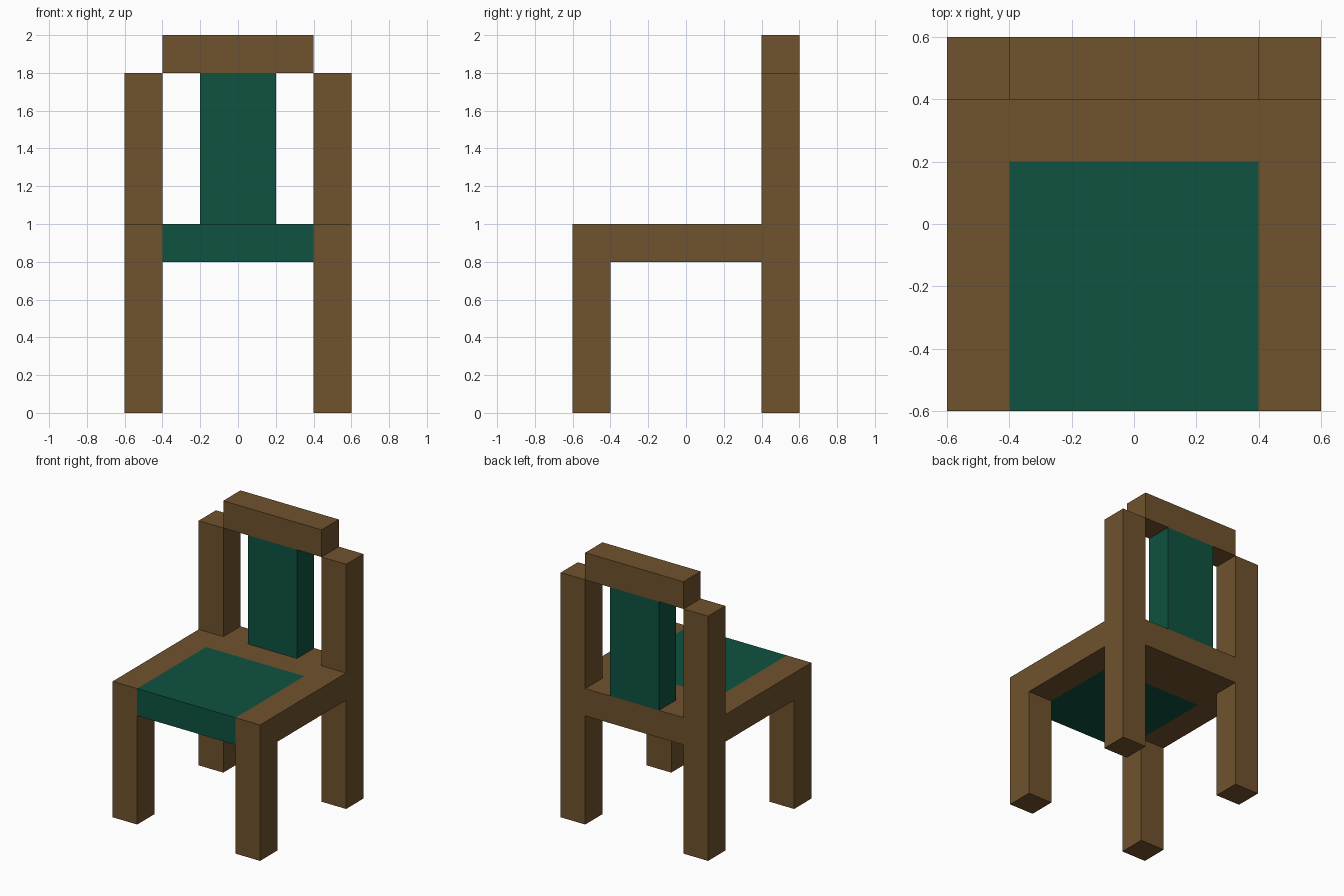
import bpy
import bmesh
from mathutils import Vector

cube = bpy.data.objects.get("Cube")
if cube:
    bpy.data.objects.remove(cube, do_unlink=True)


def make_material(name, rgb):
    mat = bpy.data.materials.new(name)
    mat.use_nodes = True
    mat.diffuse_color = (*rgb, 1)
    bsdf = next(n for n in mat.node_tree.nodes if n.type == 'BSDF_PRINCIPLED')
    bsdf.inputs["Base Color"].default_value = (*rgb, 1)
    return mat


wood = make_material("brown wood", (0.162, 0.084, 0.026))
fabric = make_material("green fabric", (0.0044, 0.084, 0.051))


def box(name, low, high, mat):
    """Flat-shaded box between two opposite corners."""
    low, high = Vector(low), Vector(high)
    centre = (low + high) / 2
    bm = bmesh.new()
    bmesh.ops.create_cube(bm, size=1)
    bmesh.ops.scale(bm, vec=high - low, verts=bm.verts)
    mesh = bpy.data.meshes.new(name)
    bm.to_mesh(mesh)
    bm.free()
    mesh.materials.append(mat)
    obj = bpy.data.objects.new(name, mesh)
    obj.location = centre
    bpy.context.collection.objects.link(obj)
    return obj


# Legs, back posts and side rails, one set on each side
for side, x in (("right", -0.6), ("left", 0.4)):
    box(f"front_leg_{side}", (x, -0.6, 0), (x + 0.2, -0.4, 1.0), wood)
    box(f"back_post_{side}", (x, 0.4, 0), (x + 0.2, 0.6, 1.8), wood)
    box(f"seat_rail_{side}", (x, -0.4, 0.8), (x + 0.2, 0.4, 1.0), wood)

# Seat
box("seat_rail_back", (-0.4, 0.2, 0.8), (0.4, 0.6, 1.0), wood)
box("seat_cushion", (-0.4, -0.6, 0.8), (0.4, 0.2, 1.0), fabric)

# Backrest
box("back_cushion", (-0.2, 0.4, 1.0), (0.2, 0.6, 1.8), fabric)
box("top_rail", (-0.4, 0.4, 1.8), (0.4, 0.6, 2.0), wood)
